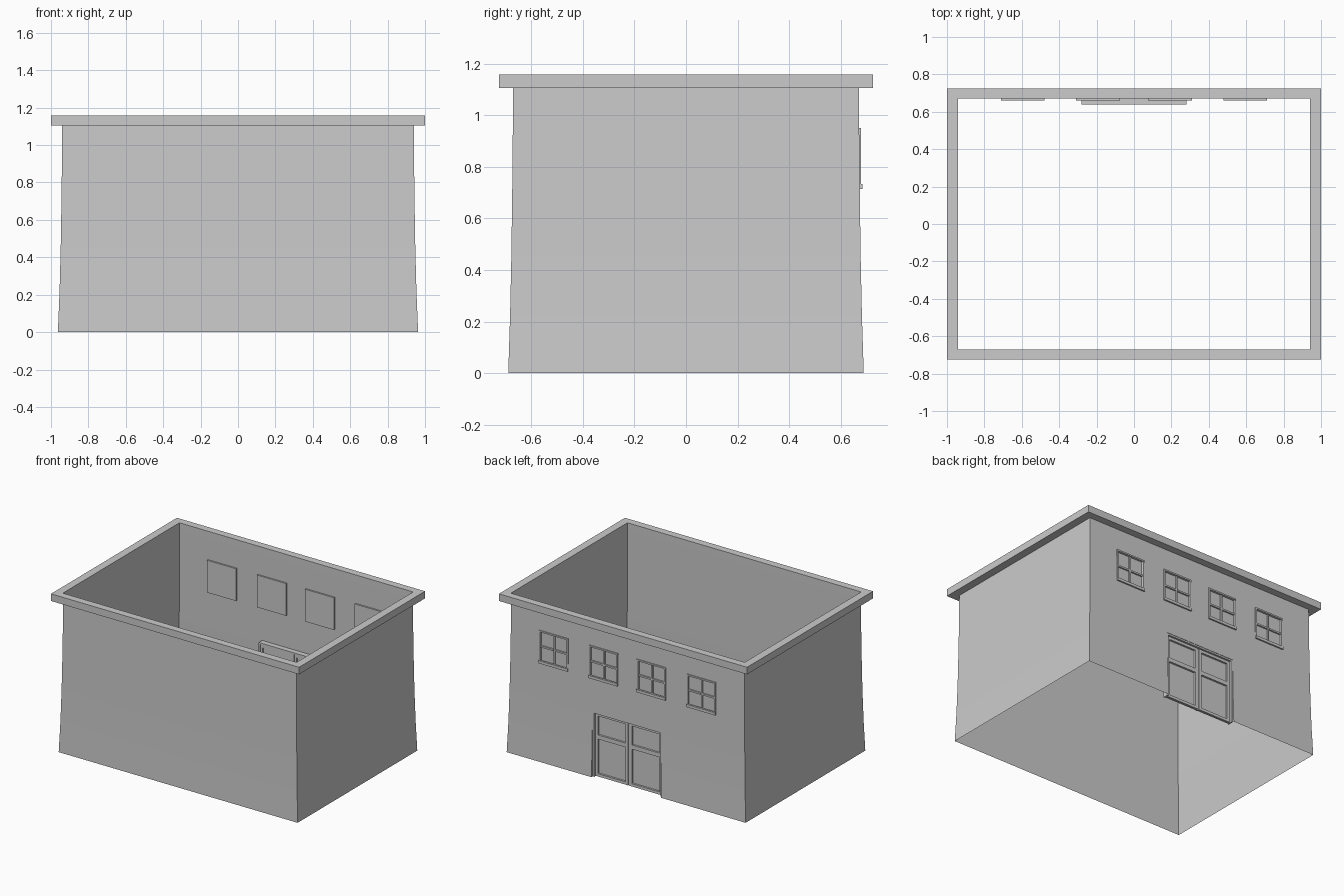
import bpy, bmesh

if "Cube" in bpy.data.objects:
    bpy.data.objects.remove(bpy.data.objects["Cube"])

# half widths of the flared walls: z, half x, half y
PROFILE = [(0, .963, .689), (.22, .954, .682), (.45, .948, .677),
           (.75, .943, .673), (1.11, .940, .670)]
WIN_X = [-.595, -.193, .193, .595]
WIN_HALF, WIN_LO, WIN_HI, WIN_BACK = .117, .715, .95, .66
DOOR_HALF, DOOR_HI, DOOR_BACK = .28, .475, .638
# openings: x0, x1, z0, z1, depth position in y
OPENINGS = [(x - WIN_HALF, x + WIN_HALF, WIN_LO, WIN_HI, WIN_BACK) for x in WIN_X]
OPENINGS.append((-DOOR_HALF, DOOR_HALF, 0, DOOR_HI, DOOR_BACK))


def finish(bm, name):
    me = bpy.data.meshes.new(name)
    bm.to_mesh(me)
    bm.free()
    ob = bpy.data.objects.new(name, me)
    bpy.context.collection.objects.link(ob)
    return ob


def ring(bm, hx, hy, z):
    return [bm.verts.new((sx * hx, sy * hy, z))
            for sx, sy in ((-1, -1), (1, -1), (1, 1), (-1, 1))]


def bridge(bm, a, b):
    for i in range(4):
        j = (i + 1) % 4
        bm.faces.new((a[i], a[j], b[j], b[i]))


def add_box(bm, x0, x1, y0, y1, z0, z1):
    vs = bmesh.ops.create_cube(bm, size=1)["verts"]
    for v in vs:
        v.co = (x0 if v.co.x < 0 else x1, y0 if v.co.y < 0 else y1,
                z0 if v.co.z < 0 else z1)


def add_panel(bm, x0, x1, z0, z1, y):
    bm.faces.new([bm.verts.new(p) for p in
                  ((x1, y, z0), (x0, y, z0), (x0, y, z1), (x1, y, z1))])


def add_frame(bm, x0, x1, z0, z1, y0, y1, w):
    add_box(bm, x0, x0 + w, y0, y1, z0, z1)
    add_box(bm, x1 - w, x1, y0, y1, z0, z1)
    add_box(bm, x0 + w, x1 - w, y0, y1, z0, z0 + w)
    add_box(bm, x0 + w, x1 - w, y0, y1, z1 - w, z1)


# walls: open top and bottom, thin shell with openings in the back
bm = bmesh.new()
rings = [ring(bm, hx, hy, z) for z, hx, hy in PROFILE]
for a, b in zip(rings, rings[1:]):
    bridge(bm, a, b)


def cut(co, no):
    bmesh.ops.bisect_plane(bm, geom=bm.verts[:] + bm.edges[:] + bm.faces[:],
                           plane_co=co, plane_no=no)


for x in sorted({v for o in OPENINGS for v in o[:2]}):
    cut((x, 0, 0), (1, 0, 0))
for z in (DOOR_HI, WIN_LO, WIN_HI):
    cut((0, 0, z), (0, 0, 1))
for x0, x1, z0, z1, depth in OPENINGS:
    hole = []
    for f in bm.faces:
        c = f.calc_center_median()
        if c.y > .6 and abs(f.normal.y) > .9 or c.y > .66 and abs(c.x) < .9:
            if x0 < c.x < x1 and z0 < c.z < z1:
                hole.append(f)
    inside = set(hole)
    rim_edges = [e for f in hole for e in f.edges
                 if any(g not in inside for g in e.link_faces)]
    bmesh.ops.delete(bm, geom=hole, context='FACES')
    # reveals run from the wall surface back to the panel
    new = bmesh.ops.extrude_edge_only(bm, edges=rim_edges)["geom"]
    for v in new:
        if isinstance(v, bmesh.types.BMVert):
            v.co.y = depth
finish(bm, "walls")

# roof rim
bm = bmesh.new()
r = [ring(bm, 1, .725, 1.105), ring(bm, 1, .725, 1.157),
     ring(bm, .942, .671, 1.157), ring(bm, .942, .671, 1.105)]
for i in range(4):
    bridge(bm, r[i], r[(i + 1) % 4])
finish(bm, "roof_rim")

# windows: glass, frame, crossed glazing bars and sill
for i, x in enumerate(WIN_X):
    bm = bmesh.new()
    x0, x1 = x - WIN_HALF, x + WIN_HALF
    zm = (WIN_LO + WIN_HI) / 2
    add_panel(bm, x0, x1, WIN_LO, WIN_HI, WIN_BACK)
    add_frame(bm, x0, x1, WIN_LO, WIN_HI, .661, .678, .011)
    add_box(bm, x - .006, x + .006, .661, .669, WIN_LO + .011, WIN_HI - .011)
    for s in (-1, 1):
        add_box(bm, x + s * .006, x + s * (WIN_HALF - .011), .661, .672,
                zm - .006, zm + .006)
    add_box(bm, x0, x1, .67, .684, WIN_LO - .002, WIN_LO + .018)
    bmesh.ops.recalc_face_normals(bm, faces=bm.faces[:])
    finish(bm, f"window_{i + 1}")

# double door: each leaf has a frame, a cross rail and a back panel
for side, name in ((-1, "door_left"), (1, "door_right")):
    bm = bmesh.new()
    x0, x1 = sorted((side * .006, side * (DOOR_HALF - .012)))
    add_panel(bm, x0, x1, 0, DOOR_HI, DOOR_BACK + .008)
    add_frame(bm, x0, x1, .003, DOOR_HI - .012, DOOR_BACK + .001, .66, .02)
    add_box(bm, x0 + .02, x1 - .02, DOOR_BACK + .001, .66, .275, .305)
    bmesh.ops.recalc_face_normals(bm, faces=bm.faces[:])
    finish(bm, name)

# door surround
bm = bmesh.new()
for s in (-1, 1):
    a, b = sorted((s * (DOOR_HALF - .012), s * DOOR_HALF))
    add_box(bm, a, b, DOOR_BACK, .674, 0, DOOR_HI)
add_box(bm, -DOOR_HALF + .012, DOOR_HALF - .012, DOOR_BACK, .674, DOOR_HI - .012, DOOR_HI)
add_box(bm, -.006, .006, DOOR_BACK, .655, 0, DOOR_HI - .012)
finish(bm, "door_surround")
